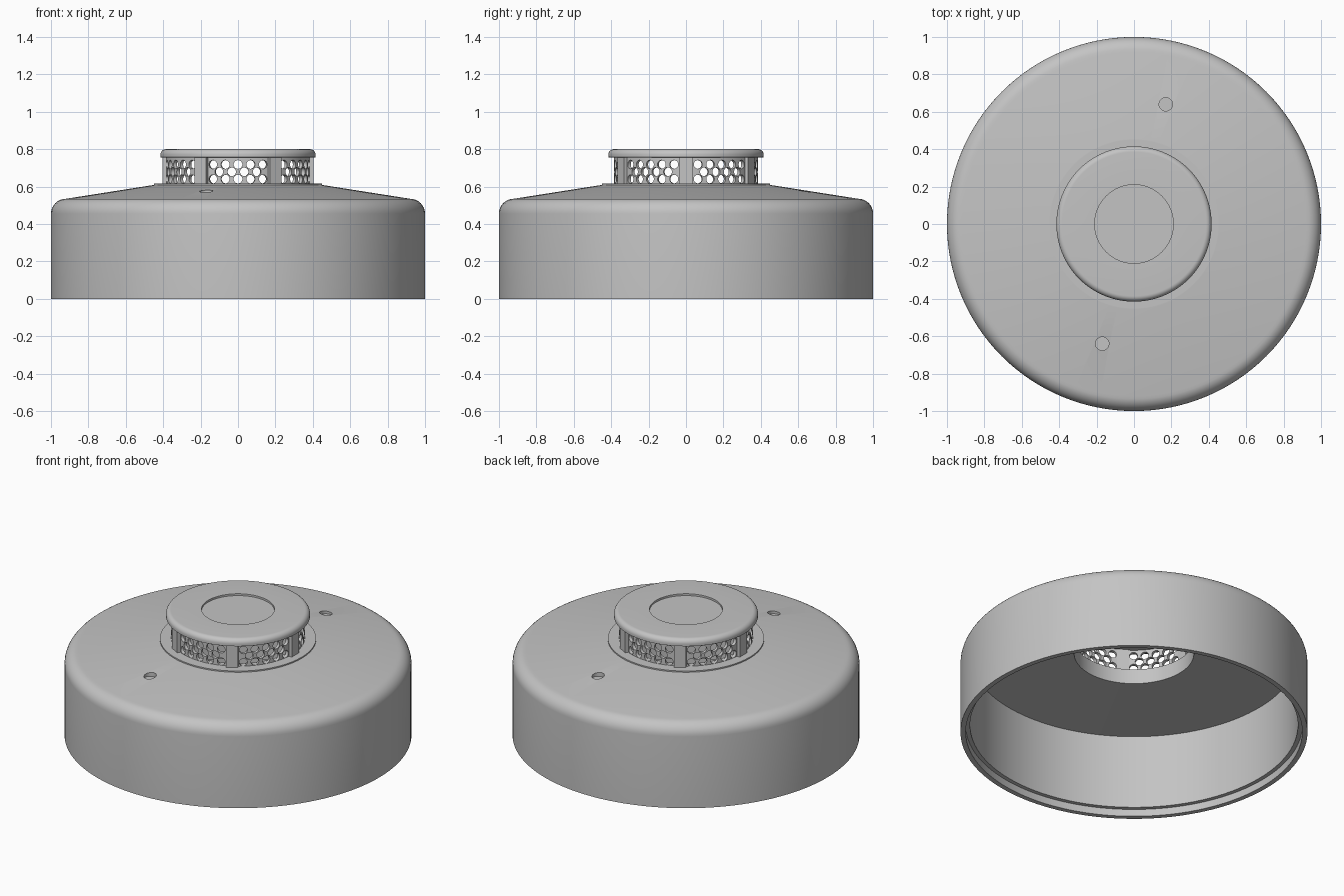
import bpy, bmesh
from math import sin, cos, pi, radians
from mathutils import Matrix, Vector

if "Cube" in bpy.data.objects:
    bpy.data.objects.remove(bpy.data.objects["Cube"], do_unlink=True)

GREY = (0.55, 0.55, 0.55, 1)
mat = bpy.data.materials.new("grey_plastic")
mat.use_nodes = True
mat.diffuse_color = GREY
bsdf = next(n for n in mat.node_tree.nodes if n.type == 'BSDF_PRINCIPLED')
bsdf.inputs["Base Color"].default_value = GREY


def finish(bm, name):
    bmesh.ops.recalc_face_normals(bm, faces=bm.faces)
    mesh = bpy.data.meshes.new(name)
    bm.to_mesh(mesh)
    bm.free()
    mesh.materials.append(mat)
    ob = bpy.data.objects.new(name, mesh)
    bpy.context.collection.objects.link(ob)
    return ob


def lathe(name, profile, sides=128):
    """Spin a closed (radius, height) outline around the z axis."""
    bm = bmesh.new()
    verts = [bm.verts.new((r, 0, z)) for r, z in profile]
    edges = [bm.edges.new((a, b)) for a, b in zip(verts, verts[1:] + verts[:1])]
    bmesh.ops.spin(bm, geom=verts + edges, cent=(0, 0, 0), axis=(0, 0, 1),
                   angle=2 * pi, steps=sides, use_merge=True)
    bmesh.ops.remove_doubles(bm, verts=bm.verts, dist=1e-5)
    return finish(bm, name)


def fillet(r, z, radius, steps=8):
    """Quarter round from the outer side up to the top."""
    return [(r + radius * cos(i * pi / 2 / steps), z + radius * sin(i * pi / 2 / steps))
            for i in range(steps + 1)]


def select_only(ob):
    bpy.ops.object.select_all(action='DESELECT')
    ob.select_set(True)
    bpy.context.view_layer.objects.active = ob


def cut(ob, cutter):
    cutter.hide_render = True
    mod = ob.modifiers.new("cut", 'BOOLEAN')
    mod.object, mod.operation, mod.solver = cutter, 'DIFFERENCE', 'EXACT'
    select_only(ob)
    bpy.ops.object.modifier_apply(modifier=mod.name)
    bpy.data.objects.remove(cutter, do_unlink=True)


# Body shell: open underneath, stepped rim, rounded shoulder, shallow cone
body = lathe("body_shell", [(0.97, 0), (1, 0)] + fillet(0.92, 0.455, 0.08) + [
    (0.455, 0.608), (0.45, 0.608), (0.45, 0.616), (0.345, 0.616), (0.345, 0.522),
    (0.945, 0.515), (0.945, 0.045), (0.97, 0.045)])

# Two small blind holes in the cone
bm = bmesh.new()
for s in (-1, 1):
    bmesh.ops.create_cone(bm, cap_ends=True, segments=32, radius1=0.036, radius2=0.036,
                          depth=0.1, matrix=Matrix.Translation((s * 0.17, s * 0.64, 0.605)))
cut(body, finish(bm, "hole_cutter"))

# Perforated wall of the sensor cage: six panels with staggered holes
cage = lathe("perforated_cage", [(0.365, 0.61), (0.385, 0.61), (0.385, 0.76), (0.365, 0.76)])
bm = bmesh.new()
rows = [(0.718, 5), (0.679, 4), (0.640, 5)]
for panel in range(6):
    for z, count in rows:
        for i in range(count):
            a = radians(30 + 60 * panel + 10.2 * (i - (count - 1) / 2))
            d = Vector((cos(a), sin(a), 0))
            m = Matrix.Translation(d * 0.375 + Vector((0, 0, z)))
            m = m @ d.to_track_quat('Z', 'Y').to_matrix().to_4x4()
            bmesh.ops.create_cone(bm, cap_ends=True, segments=14, radius1=0.0235,
                                  radius2=0.0235, depth=0.08, matrix=m)
cut(cage, finish(bm, "perforation_cutter"))

# Six posts between the panels
bm = bmesh.new()
for k in range(6):
    m = Matrix.Rotation(radians(60 * k), 4, 'Z') @ Matrix.Translation((0.381, 0, 0.686))
    bmesh.ops.create_cube(bm, size=1, matrix=m @ Matrix.Diagonal((0.044, 0.07, 0.148, 1)))
posts = finish(bm, "cage_posts")

# Cap with rounded edge and a shallow round recess
cap = lathe("cap", [(0, 0.755), (0.405, 0.755), (0.415, 0.757)] + fillet(0.385, 0.77, 0.03)
            + [(0.21, 0.8), (0.21, 0.788), (0, 0.788)])

for ob in (body, cage, posts, cap):
    select_only(ob)
    bpy.ops.object.shade_smooth_by_angle(angle=radians(30))
